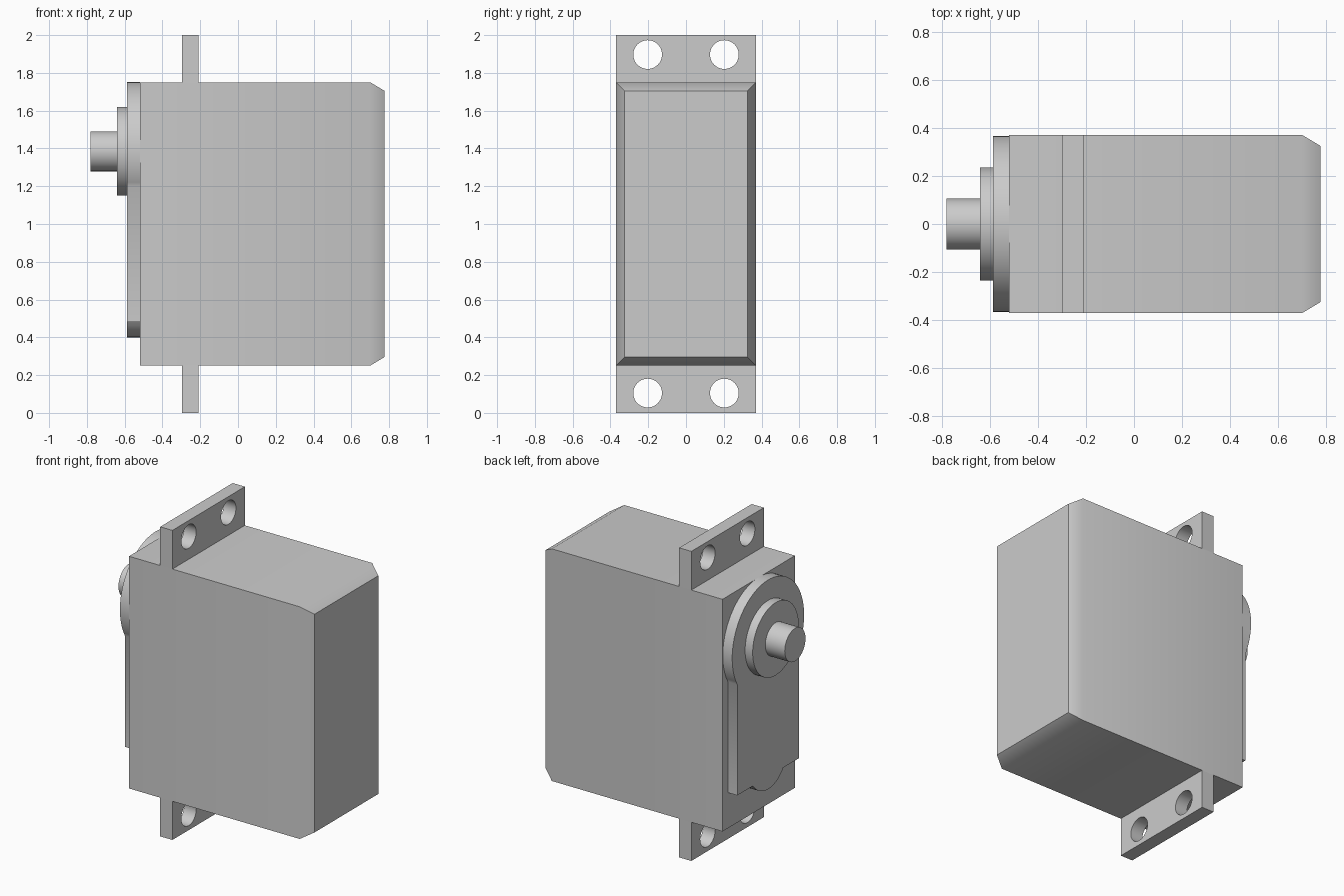
import bpy
import bmesh
from math import cos, sin, asin, pi, radians

if "Cube" in bpy.data.objects:
    bpy.data.objects.remove(bpy.data.objects["Cube"])

GREY = (0.6, 0.6, 0.6, 1)
grey = bpy.data.materials.new("housing grey")
grey.use_nodes = True
grey.diffuse_color = GREY
grey.node_tree.nodes["Principled BSDF"].inputs["Base Color"].default_value = GREY

HALF_WIDTH = 0.37
AXIS_Z = 1.385


def finish(bm, name, angle=30):
    bmesh.ops.recalc_face_normals(bm, faces=bm.faces)
    mesh = bpy.data.meshes.new(name)
    bm.to_mesh(mesh)
    bm.free()
    obj = bpy.data.objects.new(name, mesh)
    bpy.context.collection.objects.link(obj)
    mesh.materials.append(grey)
    bpy.ops.object.select_all(action='DESELECT')
    obj.select_set(True)
    bpy.context.view_layer.objects.active = obj
    bpy.ops.object.shade_smooth_by_angle(angle=radians(angle))
    return obj


def arc(cy, cz, r, start, end, steps):
    return [(cy + r * cos(start + (end - start) * i / steps),
             cz + r * sin(start + (end - start) * i / steps)) for i in range(steps + 1)]


def extrude_x(name, profile, x0, x1):
    """Solid with a (y, z) outline running from x0 to x1."""
    bm = bmesh.new()
    face = bm.faces.new([bm.verts.new((x0, y, z)) for y, z in profile])
    new = bmesh.ops.extrude_face_region(bm, geom=[face])["geom"]
    for v in new:
        if isinstance(v, bmesh.types.BMVert):
            v.co.x = x1
    return finish(bm, name)


def rectangle(hw, z0, z1):
    return [(-hw, z0), (hw, z0), (hw, z1), (-hw, z1)]


def disc(name, y, z, r, x0, x1, sides=64):
    return extrude_x(name, arc(y, z, r, 0, 2 * pi, sides)[:-1], x0, x1)


# Housing: box lofted into a narrower end face
bm = bmesh.new()
rings = [[bm.verts.new((x, y, z)) for y, z in rectangle(HALF_WIDTH - d, 0.25 + d, 1.75 - d)]
         for x, d in ((-0.52, 0), (0.70, 0), (0.775, 0.045))]
bm.faces.new(rings[0])
bm.faces.new(rings[-1])
for a, b in zip(rings, rings[1:]):
    for i in range(4):
        j = (i + 1) % 4
        bm.faces.new((a[i], a[j], b[j], b[i]))
finish(bm, "housing", 35)

# Mounting tabs, each drilled with two screw holes
for name, z0, z1, hole_z in (("lower_mounting_tab", 0, 0.25, 0.105),
                             ("upper_mounting_tab", 1.75, 2, 1.897)):
    tab = extrude_x(name, rectangle(HALF_WIDTH, z0, z1), -0.297, -0.21)
    for side in (-1, 1):
        cutter = disc("hole_cutter", side * 0.203, hole_z, 0.076, -0.4, -0.1, 48)
        cutter.hide_render = True
        mod = tab.modifiers.new("screw hole", 'BOOLEAN')
        mod.operation = 'DIFFERENCE'
        mod.solver = 'EXACT'
        mod.object = cutter
        bpy.context.view_layer.objects.active = tab
        bpy.ops.object.modifier_apply(modifier=mod.name)
        bpy.data.objects.remove(cutter)
    bpy.ops.object.select_all(action='DESELECT')
    tab.select_set(True)
    bpy.context.view_layer.objects.active = tab
    bpy.ops.object.shade_smooth_by_angle(angle=radians(30))

# Gear cover: large round head, straight sides, small round bump at the foot
HEAD_R, COVER_HW, FOOT_Z = 0.367, 0.315, 0.48
BUMP_R, BUMP_Z = 0.19, 0.59
drop = -asin((HEAD_R ** 2 - COVER_HW ** 2) ** 0.5 / HEAD_R)
dip = asin((BUMP_Z - FOOT_Z) / BUMP_R)
cover = arc(0, AXIS_Z, HEAD_R, drop, pi - drop, 56)
cover += [(-COVER_HW, FOOT_Z)]
cover += arc(0, BUMP_Z, BUMP_R, pi + dip, 2 * pi - dip, 16)
cover += [(COVER_HW, FOOT_Z)]
extrude_x("gear_cover", cover, -0.587, -0.52)

# Output bearing and shaft
disc("bearing_collar", 0, AXIS_Z, 0.235, -0.641, -0.587)
disc("output_shaft", 0, AXIS_Z, 0.106, -0.78, -0.641)
